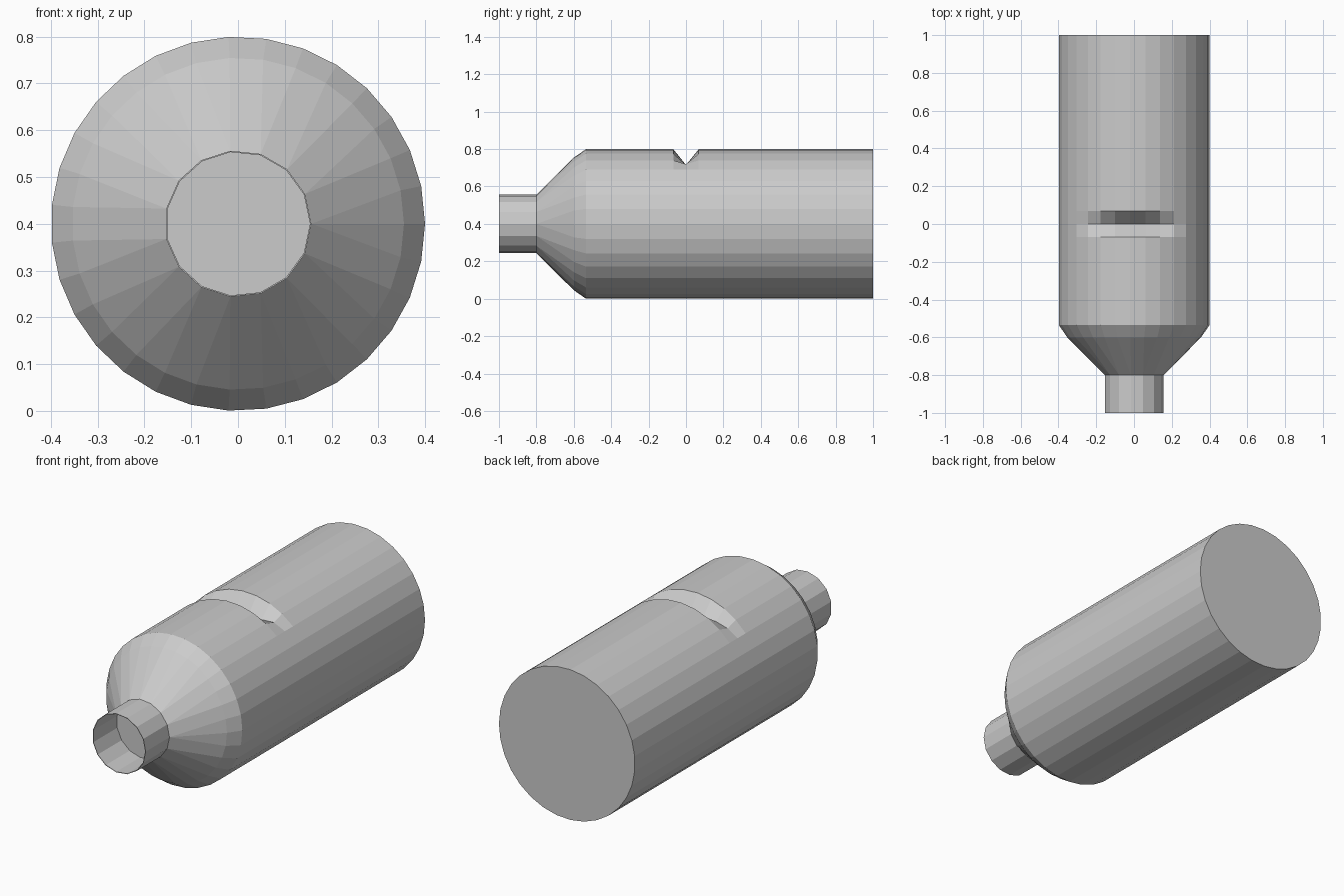
import bpy
import bmesh
from math import cos, sin, tau

if "Cube" in bpy.data.objects:
    bpy.data.objects.remove(bpy.data.objects["Cube"], do_unlink=True)

AXIS_Z = 0.4
BODY_SIDES = 31
NECK_SIDES = 15

# Single plain grey
grey = bpy.data.materials.new("plain_grey")
grey.use_nodes = True
colour = (0.6, 0.6, 0.6, 1)
grey.diffuse_color = colour
grey.node_tree.nodes["Principled BSDF"].inputs["Base Color"].default_value = colour


def ring(bm, radius, y, sides):
    """Circle of vertices around the long axis."""
    return [bm.verts.new((radius * cos(tau * i / sides), y,
                          AXIS_Z + radius * sin(tau * i / sides)))
            for i in range(sides)]


def join(bm, a, b):
    """Wall between two rings; ring a has at least as many sides as b."""
    na, nb = len(a), len(b)
    match = [((i * nb + na // 2) // na) % nb for i in range(na + 1)]
    for i in range(na):
        corners = [a[i], a[(i + 1) % na], b[match[i + 1]]]
        if match[i] != match[i + 1]:
            corners.append(b[match[i]])
        bm.faces.new(corners)


def finish(bm, name):
    bmesh.ops.recalc_face_normals(bm, faces=bm.faces[:])
    mesh = bpy.data.meshes.new(name)
    bm.to_mesh(mesh)
    bm.free()
    mesh.materials.append(grey)
    bpy.context.collection.objects.link(bpy.data.objects.new(name, mesh))


# Body: shoulder, cylinder, closed ends and a notch across the top
bm = bmesh.new()
throat = ring(bm, 0.157, -0.8, NECK_SIDES)
rings = [ring(bm, r, y, BODY_SIDES) for r, y in
         [(0.355, -0.6), (0.4, -0.535), (0.4, -0.068),
          (0.4, 0), (0.4, 0.068), (0.4, 1)]]
for v in rings[3]:
    if v.co.z > AXIS_Z + 0.35:
        v.co.z = 0.715
    elif v.co.z > AXIS_Z + 0.31:
        v.co.z -= 0.02
join(bm, rings[0], throat)
for near, far in zip(rings, rings[1:]):
    join(bm, near, far)
bm.faces.new(throat)
bm.faces.new(rings[-1])
finish(bm, "bottle_body")

# Neck: thin open tube
bm = bmesh.new()
tube = [ring(bm, r, y, NECK_SIDES) for r, y in
        [(0.157, -0.8), (0.157, -1), (0.154, -1), (0.154, -0.8)]]
for a, b in zip(tube, tube[1:] + tube[:1]):
    join(bm, a, b)
finish(bm, "bottle_neck")
